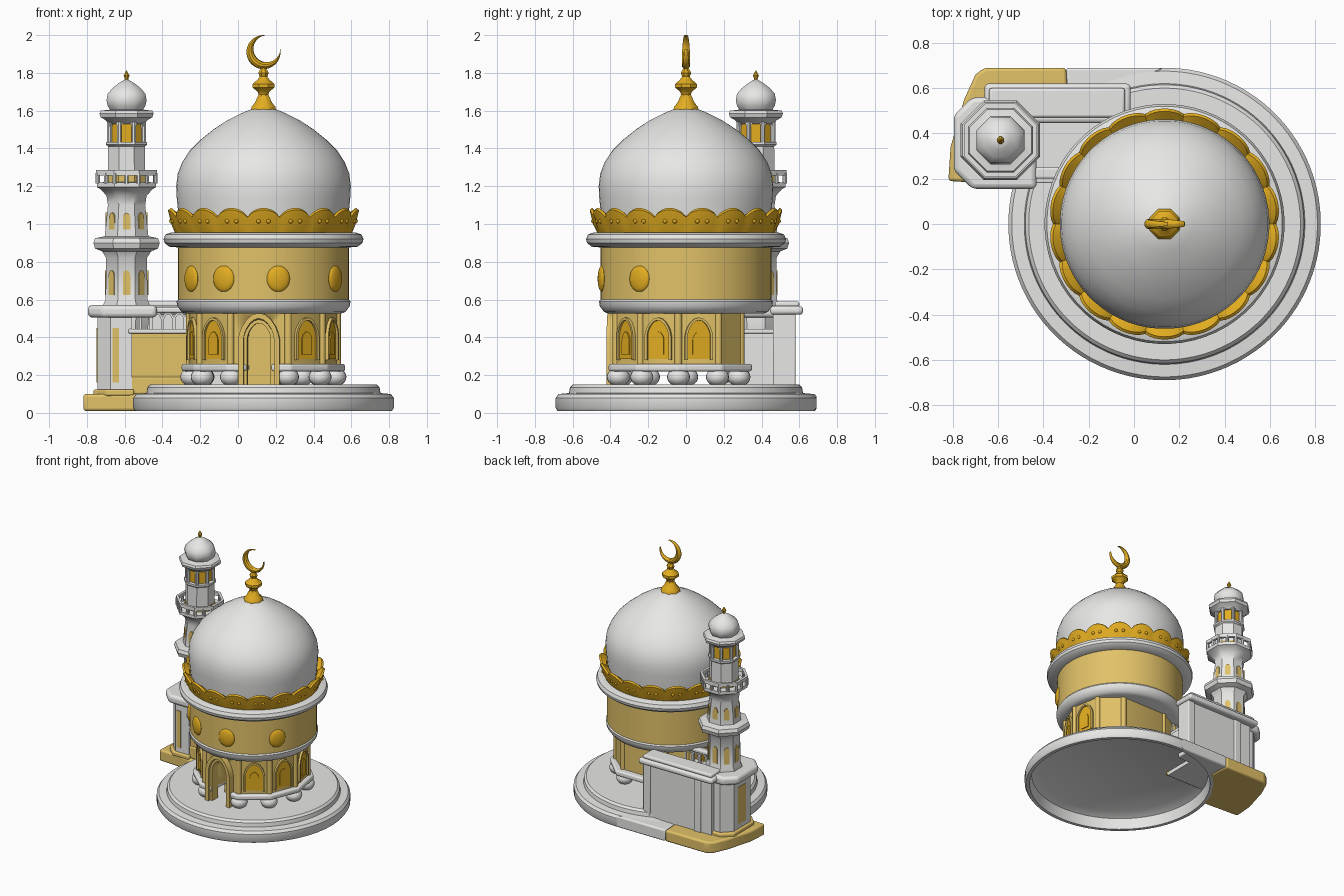
import bpy, bmesh
from math import sin, cos, pi, radians, sqrt
from mathutils import Vector

cube = bpy.data.objects.get("Cube")
if cube:
    bpy.data.objects.remove(cube, do_unlink=True)


def material(name, rgb):
    m = bpy.data.materials.new(name)
    m.use_nodes = True
    m.diffuse_color = (*rgb, 1)
    m.node_tree.nodes["Principled BSDF"].inputs["Base Color"].default_value = (*rgb, 1)
    return m


WHITE = material("warm white", (0.85, 0.85, 0.84))
TAN = material("sand yellow", (0.76, 0.54, 0.14))
GOLD = material("gold", (0.77, 0.42, 0.015))
HALL = Vector((0.135, 0, 0))
TOWER = Vector((-0.59, 0.37, 0))


def finish(name, bm, mat, bevel=0, angle=35):
    bmesh.ops.recalc_face_normals(bm, faces=bm.faces)
    mesh = bpy.data.meshes.new(name)
    bm.to_mesh(mesh)
    bm.free()
    mesh.materials.append(mat)
    ob = bpy.data.objects.new(name, mesh)
    bpy.context.collection.objects.link(ob)
    if bevel:
        b = ob.modifiers.new("soft_edges", "BEVEL")
        b.width, b.segments, b.limit_method = bevel, 3, "ANGLE"
    bpy.ops.object.select_all(action="DESELECT")
    ob.select_set(True)
    bpy.context.view_layer.objects.active = ob
    bpy.ops.object.shade_smooth_by_angle(angle=radians(angle))
    return ob


def loft(name, rings, mat, wrap=False, caps=False, **kw):
    """Skin a list of closed rings of points."""
    bm = bmesh.new()
    vs = [[bm.verts.new(p) for p in r] for r in rings]
    pairs = list(zip(vs, vs[1:])) + ([(vs[-1], vs[0])] if wrap else [])
    for a, b in pairs:
        for i in range(len(a)):
            j = (i + 1) % len(a)
            bm.faces.new((a[i], a[j], b[j], b[i]))
    if caps:
        bm.faces.new(vs[0])
        bm.faces.new(vs[-1])
    bmesh.ops.remove_doubles(bm, verts=bm.verts, dist=1e-5)
    return finish(name, bm, mat, **kw)


def lathe(name, profile, center, mat, sides=64, **kw):
    """Spin (radius, z) pairs; a face points at the front for low side counts."""
    turn = pi / sides - pi / 2
    rings = [[center + Vector((r * cos(turn + 2 * pi * i / sides),
                               r * sin(turn + 2 * pi * i / sides), z))
              for i in range(sides)] for r, z in profile]
    return loft(name, rings, mat, **kw)


def prism(name, pts, z0, z1, mat, bevel=0):
    return loft(name, [[Vector((x, y, z)) for x, y in pts] for z in (z0, z1)],
                mat, caps=True, bevel=bevel)


def box(name, x0, x1, y0, y1, z0, z1, mat, bevel=0):
    return prism(name, [(x0, y0), (x1, y0), (x1, y1), (x0, y1)], z0, z1, mat, bevel)


def ball(name, center, r, mat, scale=(1, 1, 1)):
    bm = bmesh.new()
    bmesh.ops.create_uvsphere(bm, u_segments=20, v_segments=12, radius=r)
    bmesh.ops.scale(bm, vec=scale, verts=bm.verts)
    bmesh.ops.translate(bm, vec=center, verts=bm.verts)
    return finish(name, bm, mat)


def arch_line(w, h):
    """Pointed arch outline from lower left, over the tip, to lower right."""
    half = [(-w / 2 * sqrt(1 - t * t) * (1 - 0.15 * t), h - w * 0.65 * (1 - t))
            for t in (0, 0.25, 0.5, 0.75, 0.93)]
    return [(-w / 2, 0)] + half + [(0, h)] + [(-u, z) for u, z in half[::-1]] + [(w / 2, 0)]


def arch(name, w, h, center, deg, near, far, z, mat, border=0):
    """Arched plate, or frame if border is set, facing outward at an angle."""
    pts = arch_line(w, h)
    if border:
        pts += arch_line(w - 2 * border, h - border)[::-1]
    out = Vector((cos(radians(deg)), sin(radians(deg)), 0))
    side = Vector((-out.y, out.x, 0))
    rings = [[center + out * d + side * u + Vector((0, 0, z + v)) for u, v in pts]
             for d in (near, far)]
    return loft(name, rings, mat, caps=True)


# Round base, hollow below, and the extension under the tower
lathe("round_base", [(0, 0.12), (0.58, 0.12), (0.64, 0.09), (0.655, 0.01), (0.68, 0.01),
                     (0.69, 0.025), (0.69, 0.08), (0.675, 0.1), (0.62, 0.105), (0.615, 0.135),
                     (0.60, 0.15), (0, 0.15)], HALL, WHITE, 96)


def base_arc(a, b):
    return [(HALL.x + 0.66 * cos(radians(t)), 0.66 * sin(radians(t))) for t in range(a, b + 1, 5)]


prism("tower_base", [(-0.82, 0.19), (-0.81, 0.34), (-0.75, 0.55), (-0.70, 0.66), (-0.66, 0.69),
                     (-0.3, 0.69)] + base_arc(130, 165), 0.01, 0.1, TAN, 0.015)
prism("rear_base", [(-0.3, 0.69), (0.13, 0.69)] + base_arc(95, 130), 0.01, 0.1, WHITE, 0.012)

# Hall body on a plinth with ball feet
CORNERS = [-148.5, -116.5, -70.5, -38, -6, 26, 58, 115.5, 147.5, 179.5]


def hall_outline(r, back):
    return [(HALL.x + r * cos(radians(a)), min(back, r * sin(radians(a)))) for a in CORNERS]


body = prism("hall_body", hall_outline(0.40, 0.30), 0.24, 0.56, TAN)
plinth = prism("hall_plinth", hall_outline(0.435, 0.35), 0.22, 0.26, WHITE, 0.012)
DOOR = -93.5
cutter = arch("door_cutter", 0.13, 0.36, HALL, DOOR, 0.22, 0.6, 0.13, TAN)
cutter.hide_render = True
for ob in (body, plinth):
    cut = ob.modifiers.new("doorway", "BOOLEAN")
    cut.object, cut.solver = cutter, "EXACT"
    bpy.context.view_layer.objects.active = ob
    bpy.ops.object.modifier_move_to_index(modifier="doorway", index=0)
    bpy.ops.object.modifier_apply(modifier="doorway")
bpy.data.objects.remove(cutter, do_unlink=True)
arch("door_outer_frame", 0.22, 0.38, HALL, DOOR, 0.34, 0.415, 0.15, TAN, 0.03)
arch("door_inner_frame", 0.165, 0.345, HALL, DOOR, 0.33, 0.395, 0.15, TAN, 0.02)
arch("door_back", 0.17, 0.36, HALL, DOOR, 0.2, 0.225, 0.15, TAN)
for x, y in hall_outline(0.38, 0.28):
    ball("ball_foot", (x, y, 0.19), 0.058, WHITE, (1.05, 1.05, 0.85))
for x, y in hall_outline(0.392, 0.29):
    lathe("corner_column", [(0.02, 0.25), (0.02, 0.55)], Vector((x, y, 0)), TAN, 12)

# Arched windows on the side faces
for a in (-132.5, -54.2, -22, 10, 163.5, -164.5):
    arch("window_frame", 0.15, 0.225, HALL, a, 0.37, 0.401, 0.28, TAN, 0.014)
    arch("window_panel", 0.122, 0.205, HALL, a, 0.37, 0.389, 0.285, GOLD)
    arch("window_shutter", 0.065, 0.12, HALL, a, 0.37, 0.396, 0.31, GOLD)

# Drum, ledges and dome
lathe("drum_lower_rim", [(0, 0.53), (0.41, 0.525), (0.435, 0.535), (0.457, 0.565), (0.461, 0.59),
                         (0.45, 0.605)], HALL, WHITE)
lathe("drum", [(0.454, 0.60), (0.454, 0.90)], HALL, TAN)
lathe("drum_ledge", [(0.44, 0.875), (0.50, 0.88), (0.525, 0.90), (0.53, 0.92), (0.52, 0.945),
                     (0.49, 0.955), (0.4, 0.955)], HALL, WHITE)
lathe("main_dome", [(0.44, 0.95), (0.452, 1.06), (0.46, 1.14), (0.463, 1.2), (0.455, 1.265),
                    (0.432, 1.325), (0.39, 1.39), (0.335, 1.445), (0.26, 1.505), (0.19, 1.55),
                    (0.12, 1.585), (0.065, 1.608), (0, 1.615)], HALL, WHITE)
for a in (-147.6, -117.8, -80, -33):
    out = Vector((cos(radians(a)), sin(radians(a)), 0))
    medal = ball("medallion", (0, 0, 0), 0.064, GOLD, (0.32, 0.97, 1.08))
    medal.rotation_euler.z = radians(a)
    medal.location = HALL + out * 0.452 + Vector((0, 0, 0.71))

# Scalloped crown around the dome
PETALS, STEPS = 18, 8
rings = []
for k in range(PETALS * STEPS):
    t, s = 2 * pi * k / (PETALS * STEPS), abs(sin(pi * (k % STEPS) / STEPS)) ** 0.7
    section = [(0.45, 0.955), (0.47, 0.955), (0.482 + 0.01 * s, 1.0),
               (0.493 + 0.017 * s, 1.035 + 0.04 * s), (0.48 + 0.018 * s, 1.04 + 0.045 * s),
               (0.455, 1.03 + 0.02 * s)]
    rings.append([HALL + Vector((r * cos(t), r * sin(t), z)) for r, z in section])
loft("scalloped_crown", rings, GOLD, wrap=True)
for k in range(PETALS * 2):
    t = 2 * pi * (k // 2 + (0.35 if k % 2 else 0.65)) / PETALS
    ball("crown_stud", HALL + Vector((0.491 * cos(t), 0.491 * sin(t), 1.015)), 0.012, GOLD)

# Finial and crescent
lathe("finial", [(0, 1.6), (0.072, 1.605), (0.068, 1.622), (0.05, 1.64), (0.028, 1.685),
                 (0.033, 1.70), (0.062, 1.722), (0.062, 1.742), (0.033, 1.765), (0.022, 1.78),
                 (0.03, 1.80), (0.015, 1.825), (0, 1.83)], HALL, GOLD, 8)
rings = []
for k in range(33):
    f = k / 32
    a, b = radians(80 + 290 * f), radians(91.7 + 266.6 * f)
    outer = Vector((0.09 * cos(a), 0, 0.09 * sin(a)))
    inner = Vector((0.0177 + 0.071 * cos(b), 0, 0.0177 + 0.071 * sin(b)))
    mid, half = (outer + inner) / 2, (outer - inner) / 2
    depth = Vector((0, 0.008 + 0.015 * sin(pi * f), 0))
    rings.append([HALL + Vector((0, 0, 1.91)) + mid + half * cos(q * pi / 5) + depth * sin(q * pi / 5)
                  for q in range(10)])
loft("crescent", rings, GOLD, caps=True)

# Side wing: low terrace with railing, and tall rear wall
box("terrace_body", -0.58, -0.14, 0.215, 0.5, 0.09, 0.42, WHITE)
box("terrace_front", -0.58, -0.14, 0.207, 0.215, 0.1, 0.42, TAN)
box("terrace_deck", -0.58, -0.14, 0.18, 0.5, 0.42, 0.445, WHITE, 0.008)
box("terrace_skirting", -0.58, -0.14, 0.195, 0.25, 0.1, 0.19, TAN, 0.008)
box("railing_top", -0.52, -0.17, 0.20, 0.25, 0.53, 0.56, WHITE, 0.01)
for i in range(6):
    arch("railing_arch", 0.07, 0.095, Vector((-0.49 + 0.06 * i, 0.24, 0)), -90, 0, 0.02, 0.44, WHITE, 0.013)
box("rear_wall", -0.62, -0.04, 0.46, 0.57, 0.09, 0.53, WHITE)
for x in (-0.5, -0.06):
    box("rear_wall_pilaster", x - 0.03, x + 0.03, 0.46, 0.58, 0.09, 0.53, WHITE, 0.008)
box("rear_wall_cap", -0.66, -0.015, 0.445, 0.62, 0.52, 0.565, WHITE, 0.018)
box("rear_wall_ridge", -0.64, -0.04, 0.47, 0.60, 0.56, 0.59, WHITE, 0.012)


# Tower pedestal
def chamfered(x0, x1, y0, y1, c):
    return [(x0 + c, y0), (x1, y0), (x1, y1), (x0 + c, y1), (x0, y1 - c), (x0, y0 + c)]


prism("pedestal", chamfered(-0.745, -0.56, 0.19, 0.54, 0.07), 0.09, 0.52, WHITE)
prism("pedestal_foot", chamfered(-0.765, -0.55, 0.175, 0.56, 0.07), 0.09, 0.125, TAN, 0.01)
prism("pedestal_cap", chamfered(-0.795, -0.43, 0.155, 0.56, 0.08), 0.505, 0.57, WHITE, 0.022)
box("pedestal_front_panel", -0.665, -0.63, 0.185, 0.2, 0.16, 0.45, TAN)
box("pedestal_side_panel", -0.748, -0.735, 0.32, 0.42, 0.16, 0.45, TAN)

# Eight-sided tower with two flares, balcony and lantern
lathe("tower_shaft", [(0.12, 0.42), (0.135, 0.57), (0.12, 0.60), (0.117, 0.82), (0.14, 0.855),
                      (0.18, 0.87), (0.19, 0.90), (0.18, 0.925), (0.125, 0.935), (0.107, 1.10),
                      (0.115, 1.15), (0.15, 1.185), (0.17, 1.195), (0.17, 1.22), (0.108, 1.222),
                      (0.105, 1.41), (0.118, 1.42), (0.118, 1.435), (0, 1.435)], TOWER, WHITE, 8)
lathe("balcony_rail", [(0.155, 1.257), (0.175, 1.257), (0.175, 1.285), (0.155, 1.285)],
      TOWER, WHITE, 8, wrap=True)
lathe("balcony_band", [(0.113, 1.222), (0.113, 1.26), (0.1, 1.26)], TOWER, TAN, 8)
lathe("lantern_core", [(0.088, 1.43), (0.088, 1.56)], TOWER, GOLD, 8)
lathe("tower_roof", [(0, 1.53), (0.10, 1.53), (0.12, 1.55), (0.148, 1.565), (0.155, 1.585),
                     (0.148, 1.6), (0.10, 1.605), (0.08, 1.615)], TOWER, WHITE, 8)
lathe("tower_dome", [(0.09, 1.60), (0.108, 1.625), (0.115, 1.655), (0.108, 1.69), (0.08, 1.72),
                     (0.045, 1.745), (0, 1.77)], TOWER, WHITE, 8, angle=60)
lathe("tower_finial", [(0.012, 1.755), (0.01, 1.77), (0.017, 1.785), (0, 1.815)], TOWER, GOLD, 8)
for i in range(8):
    face, corner = 45 * i, radians(45 * i + 22.5)
    arch("lower_panel", 0.04, 0.13, TOWER, face, 0.10, 0.115, 0.625, TAN)
    arch("upper_panel", 0.04, 0.12, TOWER, face, 0.09, 0.112, 0.94, TAN)
    arch("lantern_arch", 0.082, 0.125, TOWER, face, 0.078, 0.098, 1.43, WHITE, 0.011)
    out = Vector((cos(corner), sin(corner), 0))
    lathe("lantern_column", [(0.013, 1.43), (0.013, 1.55)], TOWER + out * 0.098, WHITE, 8)
    mid = Vector((cos(radians(face)), sin(radians(face)), 0))
    for p in (TOWER + out * 0.165, TOWER + mid * 0.152):
        lathe("balcony_post", [(0.012, 1.215), (0.012, 1.27)], p, WHITE, 8)
